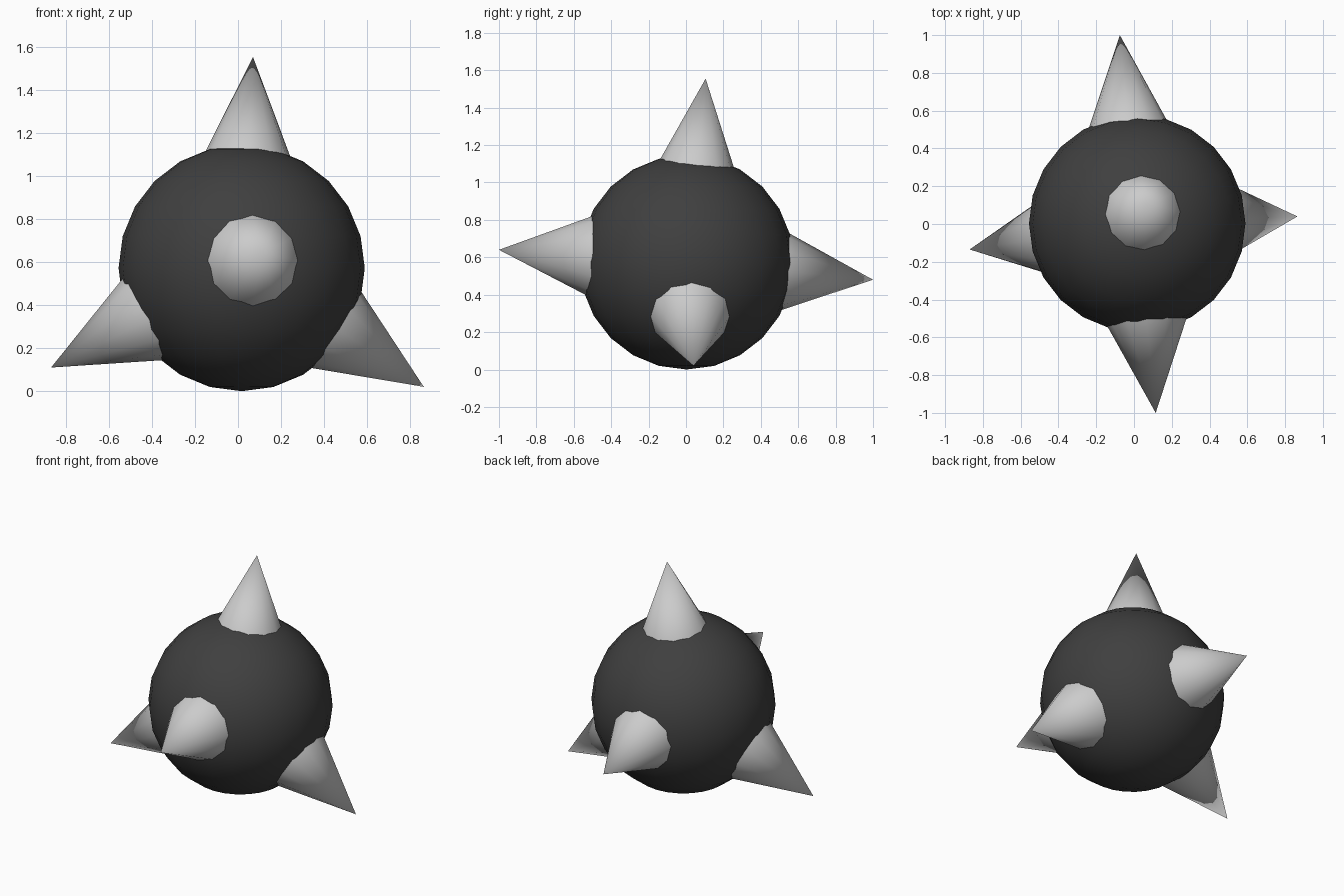
import bpy
from mathutils import Vector

if "Cube" in bpy.data.objects:
    bpy.data.objects.remove(bpy.data.objects["Cube"])

CENTRE = Vector((0.017, 0.003, 0.573))
RADIUS = 0.573
BASE_DIST = 0.5   # spike bases sit just inside the ball
SLOPE = 0.436     # spike radius per unit of length

dark = bpy.data.materials.new("dark_grey")
dark.diffuse_color = (0.05, 0.05, 0.05, 1)
dark.use_nodes = True
dark.node_tree.nodes["Principled BSDF"].inputs["Base Color"].default_value = dark.diffuse_color

# Ball
bpy.ops.mesh.primitive_uv_sphere_add(segments=24, ring_count=12,
                                     radius=RADIUS, location=CENTRE)
ball = bpy.context.object
ball.name = "ball"
ball.data.materials.append(dark)
bpy.ops.object.shade_smooth()


def add_spike(name, tip):
    """Cone pointing radially out of the ball, ending at tip."""
    tip = Vector(tip)
    axis = tip - CENTRE
    base = CENTRE + axis.normalized() * BASE_DIST
    length = (tip - base).length
    bpy.ops.mesh.primitive_cone_add(
        vertices=12, radius1=SLOPE * length, radius2=0, depth=length,
        location=(tip + base) / 2,
        rotation=axis.to_track_quat('Z', 'Y').to_euler())
    spike = bpy.context.object
    spike.name = name
    bpy.ops.object.shade_smooth_by_angle()


# Five slightly irregular spikes
for name, tip in {
    "top_spike": (0.07, 0.105, 1.555),
    "front_spike": (0.115, -1.0, 0.64),
    "back_spike": (-0.075, 1.0, 0.48),
    "left_spike": (-0.87, -0.135, 0.11),
    "right_spike": (0.865, 0.04, 0.02),
}.items():
    add_spike(name, tip)
